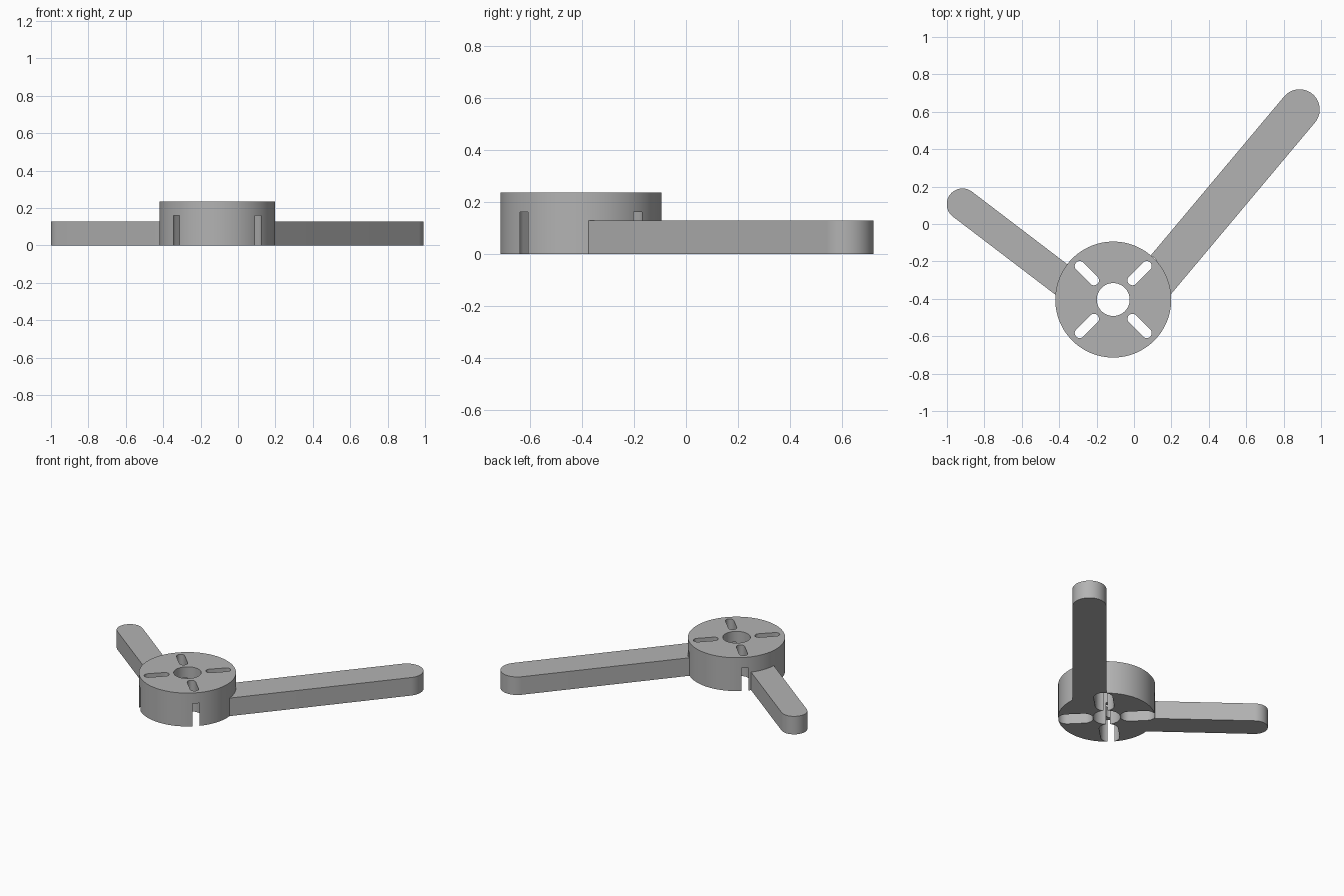
import bpy, bmesh, math
from mathutils import Vector

cube = bpy.data.objects.get("Cube")
if cube:
    bpy.data.objects.remove(cube, do_unlink=True)

grey = bpy.data.materials.new("plain_grey")
grey.use_nodes = True
colour = (0.45, 0.45, 0.45, 1)
grey.diffuse_color = colour
grey.node_tree.nodes["Principled BSDF"].inputs["Base Color"].default_value = colour

HUB = Vector((-0.111, -0.404))
HUB_R, HUB_H, ARM_H = 0.31, 0.235, 0.127
RECESS_H = 0.16


def rounded_bar(name, a, b, radius, z0, z1, steps=32):
    """Upright prism with round ends centred on a and b; a == b gives a cylinder."""
    a, b = Vector(a), Vector(b)
    d = b - a
    heading = math.atan2(d.y, d.x)
    round_part = d.length < 1e-6
    outline = []
    for centre, start in ((b, heading - math.pi / 2), (a, heading + math.pi / 2)):
        for i in range(steps if round_part else steps + 1):
            t = start + math.pi * i / steps
            outline.append(centre + radius * Vector((math.cos(t), math.sin(t))))
    bm = bmesh.new()
    base = bm.faces.new([bm.verts.new((p.x, p.y, z0)) for p in outline])
    top = bmesh.ops.extrude_face_region(bm, geom=[base])["geom"]
    bmesh.ops.translate(bm, vec=(0, 0, z1 - z0),
                        verts=[v for v in top if isinstance(v, bmesh.types.BMVert)])
    bmesh.ops.recalc_face_normals(bm, faces=bm.faces)
    mesh = bpy.data.meshes.new(name)
    bm.to_mesh(mesh)
    bm.free()
    mesh.materials.append(grey)
    obj = bpy.data.objects.new(name, mesh)
    bpy.context.collection.objects.link(obj)
    return obj


def combine(body, tool, operation):
    mod = body.modifiers.new(tool.name, 'BOOLEAN')
    mod.operation, mod.solver, mod.object = operation, 'EXACT', tool
    bpy.context.view_layer.objects.active = body
    bpy.ops.object.modifier_apply(modifier=mod.name)
    bpy.data.objects.remove(tool, do_unlink=True)


# Round hub
body = rounded_bar("hub_with_arms", HUB, HUB, HUB_R, 0, HUB_H, 64)

# Long and short arms, running into the hub
for name, tip, angle, radius, length in (
        ("long_arm", (0.885, 0.612), 50, 0.108, 1.27),
        ("short_arm", (-0.917, 0.106), -37.3 + 180, 0.084, 0.84)):
    t = math.radians(angle)
    root = Vector(tip) - length * Vector((math.cos(t), math.sin(t)))
    combine(body, rounded_bar(name, root, tip, radius, 0, ARM_H), 'UNION')

# Centre bore
combine(body, rounded_bar("bore", HUB, HUB, 0.088, -0.1, HUB_H + 0.1, 32), 'DIFFERENCE')

# Diagonal screw slots, each with a wide recess underneath that breaks the rim
for k in range(4):
    t = math.radians(45 + 90 * k)
    out = Vector((math.cos(t), math.sin(t)))
    ends = HUB + 0.146 * out, HUB + 0.253 * out
    combine(body, rounded_bar("recess", *ends, 0.0605, -0.1, RECESS_H), 'DIFFERENCE')
    combine(body, rounded_bar("slot", *ends, 0.027, 0.05, HUB_H + 0.1), 'DIFFERENCE')

# Smooth walls with crisp edges
bpy.ops.object.select_all(action='DESELECT')
body.select_set(True)
bpy.context.view_layer.objects.active = body
bpy.ops.object.shade_smooth_by_angle(angle=math.radians(30))
